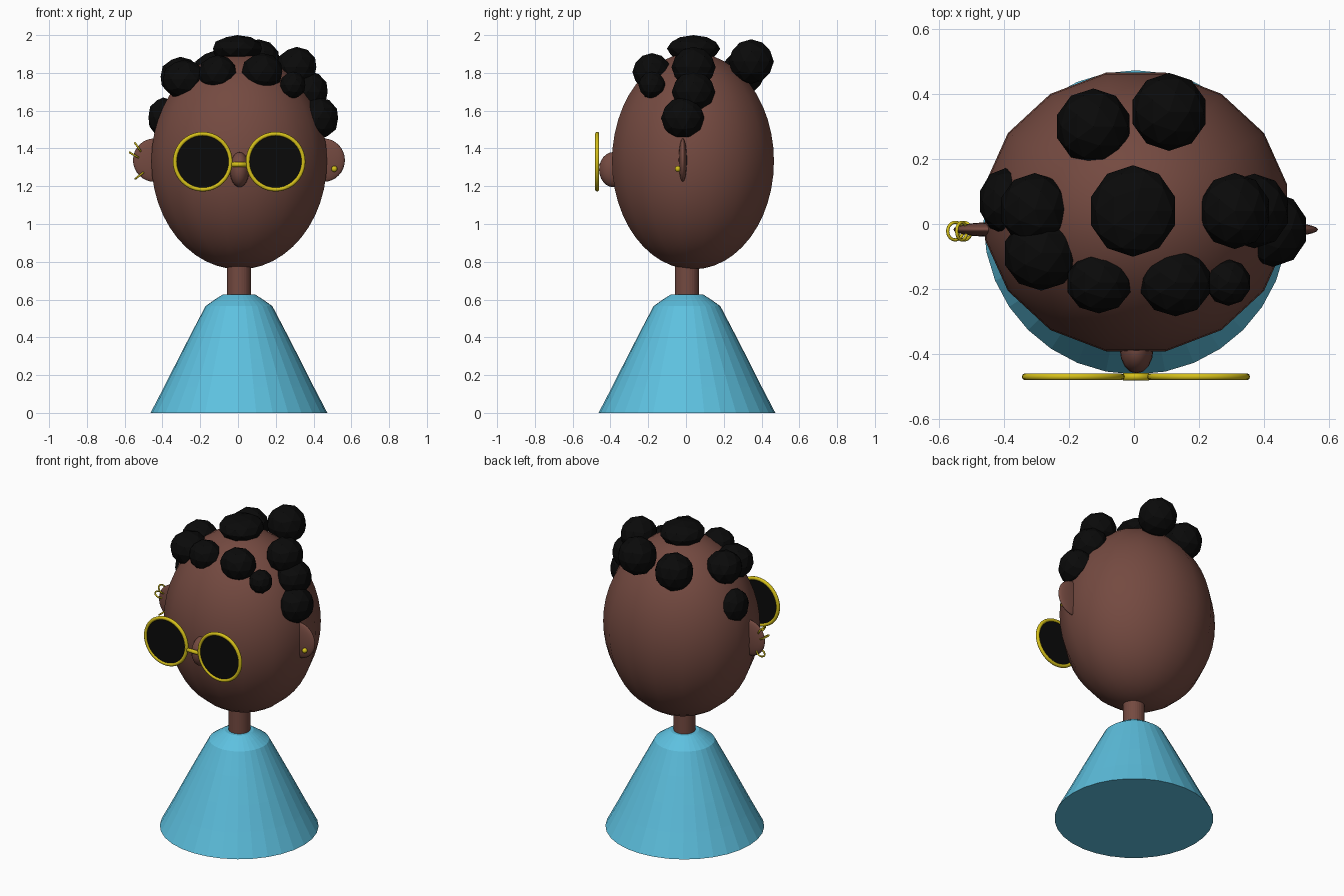
import bpy, bmesh, math
from mathutils import Matrix, Vector

if "Cube" in bpy.data.objects:
    bpy.data.objects.remove(bpy.data.objects["Cube"])


def material(name, rgb):
    m = bpy.data.materials.new(name)
    m.diffuse_color = (*rgb, 1)
    m.use_nodes = True
    m.node_tree.nodes["Principled BSDF"].inputs["Base Color"].default_value = m.diffuse_color
    return m


SKIN = material("brown skin", (0.175, 0.068, 0.052))
BLACK = material("black", (0.003, 0.003, 0.003))
BLUE = material("sky blue cloth", (0.11, 0.53, 0.74))
GOLD = material("yellow gold", (0.66, 0.52, 0.01))


def finish(name, bm, mat, smooth=True):
    bmesh.ops.recalc_face_normals(bm, faces=bm.faces)
    me = bpy.data.meshes.new(name)
    bm.to_mesh(me)
    bm.free()
    me.materials.append(mat)
    for p in me.polygons:
        p.use_smooth = smooth
    ob = bpy.data.objects.new(name, me)
    bpy.context.collection.objects.link(ob)
    return ob


def ellipsoid(name, loc, radii, mat, seg=24, rings=16, turn=0):
    bm = bmesh.new()
    bmesh.ops.create_uvsphere(bm, u_segments=seg, v_segments=rings, radius=1)
    bmesh.ops.transform(bm, verts=bm.verts, matrix=Matrix.Translation(loc)
                        @ Matrix.Diagonal((*radii, 1)) @ Matrix.Rotation(turn, 4, 'Z'))
    return finish(name, bm, mat)


def revolve(name, profile, mat, loc=(0, 0, 0), rot=None, seg=32, closed=False, smooth=True):
    """Spin an (r, z) profile about z; a closed profile makes a ring."""
    bm = bmesh.new()
    loops = [[bm.verts.new((r * math.cos(a), r * math.sin(a), z)) for r, z in profile]
             for a in (2 * math.pi * i / seg for i in range(seg))]
    n = len(profile)
    for i in range(seg):
        a, b = loops[i], loops[(i + 1) % seg]
        for j in range(n if closed else n - 1):
            k = (j + 1) % n
            bm.faces.new((a[j], b[j], b[k], a[k]))
    if not closed:
        bm.faces.new([l[0] for l in loops])
        bm.faces.new([l[-1] for l in loops])
    m = Matrix.Translation(loc) @ (rot or Matrix.Identity(4))
    bmesh.ops.transform(bm, verts=bm.verts, matrix=m)
    return finish(name, bm, mat, smooth)


def ring(name, loc, major, minor, rot, seg=40, sides=10):
    prof = [(major + minor * math.cos(2 * math.pi * i / sides),
             minor * math.sin(2 * math.pi * i / sides)) for i in range(sides)]
    return revolve(name, prof, GOLD, loc, rot, seg, closed=True)


def rod(name, loc, r, length, mat, rot=None, smooth=False):
    return revolve(name, [(r, -length / 2), (r, length / 2)], mat, loc, rot, smooth=smooth)


FACING = Matrix.Rotation(math.pi / 2, 4, 'X')
SIDEWAYS = Matrix.Rotation(math.pi / 2, 4, 'Y')

# Body and neck
revolve("body", [(0.468, 0), (0.395, 0.14), (0.322, 0.285), (0.245, 0.435),
                 (0.177, 0.565), (0.125, 0.602), (0.085, 0.627)],
        BLUE, (0.005, 0.005, 0), smooth=False)
rod("neck", (0.006, 0.006, 0.70), 0.064, 0.24, SKIN)

# Head, nose and ears
ellipsoid("head", (0.006, 0.037, 1.333), (0.474, 0.437, 0.573), SKIN, 16, 24, math.pi / 16)
ellipsoid("nose", (0.008, -0.385, 1.288), (0.052, 0.075, 0.093), SKIN, 16, 12)
for side, x in (("left", -0.442), ("right", 0.452)):
    ellipsoid(side + "_ear", (x, -0.017, 1.338), (0.114, 0.022, 0.115), SKIN)

# Glasses
for side, x in (("left", -0.187), ("right", 0.199)):
    ring(side + "_glasses_rim", (x, -0.47, 1.33), 0.147, 0.011, FACING)
    rod(side + "_lens", (x, -0.47, 1.33), 0.145, 0.008, BLACK, FACING)
rod("glasses_bridge", (0.006, -0.47, 1.315), 0.012, 0.08, GOLD, SIDEWAYS, True)

# Earrings: three small hoops on one ear, a stud on the other
for i, (x, z, tilt) in enumerate(((-0.53, 1.407, 55), (-0.55, 1.365, 30), (-0.522, 1.256, -38))):
    ring(f"hoop_earring_{i + 1}", (x, -0.022, z), 0.027, 0.005,
         Matrix.Rotation(math.radians(tilt), 4, 'Y'), 24, 8)
ellipsoid("stud_earring", (0.51, -0.043, 1.292), (0.016, 0.016, 0.016), GOLD, 12, 8)

# Hair: faceted curls (x, y, z, rx, ry, rz)
curls = [
    (-0.003, 0.04, 1.928, 0.136, 0.141, 0.072),   # crown
    (-0.125, 0.30, 1.80, 0.117, 0.117, 0.117),    # back pair
    (0.108, 0.345, 1.86, 0.118, 0.12, 0.118),
    (0.31, 0.04, 1.83, 0.110, 0.117, 0.108),      # right side, top to ear
    (0.37, 0.04, 1.70, 0.110, 0.115, 0.110),
    (0.427, -0.017, 1.56, 0.108, 0.115, 0.112),
    (0.29, -0.18, 1.735, 0.070, 0.072, 0.072),    # fringe
    (0.128, -0.18, 1.805, 0.112, 0.104, 0.100),
    (-0.108, -0.18, 1.80, 0.102, 0.095, 0.095),
    (-0.285, -0.09, 1.765, 0.118, 0.115, 0.105),  # left side, top to ear
    (-0.305, 0.045, 1.78, 0.110, 0.112, 0.105),
    (-0.395, 0.07, 1.565, 0.083, 0.102, 0.105),
]
for i, c in enumerate(curls):
    bm = bmesh.new()
    bmesh.ops.create_icosphere(bm, subdivisions=2, radius=1)
    bmesh.ops.transform(bm, verts=bm.verts,
                        matrix=Matrix.Translation(Vector(c[:3])) @ Matrix.Diagonal((*c[3:], 1)))
    finish(f"hair_curl_{i + 1}", bm, BLACK, False)
